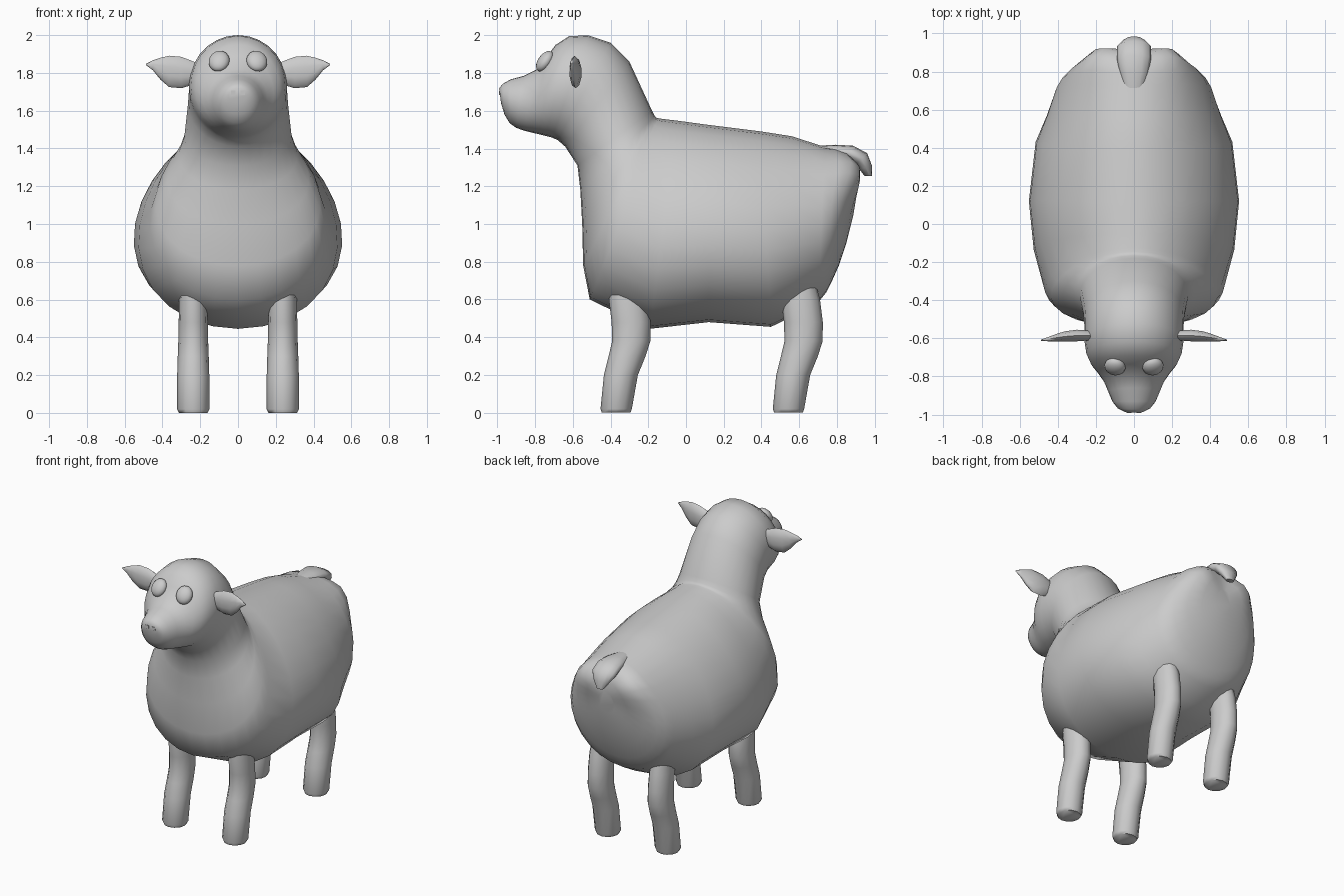
import bpy, bmesh, math
from mathutils import Vector, Matrix

cube = bpy.data.objects.get("Cube")
if cube:
    bpy.data.objects.remove(cube, do_unlink=True)

wool = bpy.data.materials.new("soft_grey")
wool.use_nodes = True
GREY = (0.6, 0.6, 0.6, 1)
wool.diffuse_color = GREY
wool.node_tree.nodes["Principled BSDF"].inputs["Base Color"].default_value = GREY


def finish(name, bm, angle=65):
    """Turn a bmesh into a smooth-shaded object."""
    bmesh.ops.recalc_face_normals(bm, faces=bm.faces)
    mesh = bpy.data.meshes.new(name)
    bm.to_mesh(mesh)
    bm.free()
    mesh.materials.append(wool)
    obj = bpy.data.objects.new(name, mesh)
    bpy.context.collection.objects.link(obj)
    bpy.ops.object.select_all(action='DESELECT')
    obj.select_set(True)
    bpy.context.view_layer.objects.active = obj
    bpy.ops.object.shade_smooth_by_angle(angle=math.radians(angle))


def loft(name, rings, angle=65):
    """Skin a list of equal point rings and cap both ends."""
    bm = bmesh.new()
    loops = [[bm.verts.new(p) for p in ring] for ring in rings]
    n = len(loops[0])
    for a, b in zip(loops, loops[1:]):
        for i in range(n):
            j = (i + 1) % n
            bm.faces.new((a[i], a[j], b[j], b[i]))
    bm.faces.new(loops[0])
    bm.faces.new(loops[-1])
    finish(name, bm, angle)


def ellipse(centre, u, v, n=12):
    c, u, v = Vector(centre), Vector(u), Vector(v)
    return [c + u * math.cos(2 * math.pi * i / n) + v * math.sin(2 * math.pi * i / n)
            for i in range(n)]


def clamp(v):
    return max(0, min(1, v))


def slice_ring(top, bottom, width, n=28):
    """Cross-section spanning a top and a bottom (y, z) point."""
    # The barrel is fuller below; neck, head and rump are plain ellipses
    pear = .17 * clamp((1.3 - bottom[1]) / .3) * clamp((.9 - bottom[0]) / .4)
    pts = []
    for i in range(n):
        a = 2 * math.pi * i / n
        t = (1 - math.cos(a)) / 2
        p = Vector((width * math.sin(a) * (1 + pear * math.cos(a)),
                    bottom[0] + (top[0] - bottom[0]) * t,
                    bottom[1] + (top[1] - bottom[1]) * t))
        # Soft rump lobe on each side of the tail
        d2 = (abs(p.x) - .19) ** 2 + (p.y - .86) ** 2 + (p.z - 1.25) ** 2
        pts.append(p + Vector((0, .05, .03)) * math.exp(-d2 / .0144))
    return pts


# Body, neck and head: one tube from rump to nose, fanning at the withers
sections = [
    ((.905, 1.21), (.885, 1.04), .06),
    ((.90, 1.28), (.85, .90), .16),
    ((.885, 1.335), (.81, .78), .26),
    ((.845, 1.38), (.77, .69), .335),
    ((.79, 1.40), (.745, .64), .375),
    ((.73, 1.41), (.705, .59), .405),
    ((.56, 1.465), (.575, .515), .455),
    ((.40, 1.49), (.45, .455), .51),
    ((.12, 1.525), (.12, .48), .545),
    ((-.05, 1.548), (-.19, .445), .52),
    ((-.125, 1.557), (-.51, .60), .46),
    ((-.145, 1.56), (-.545, .78), .43),
    ((-.155, 1.562), (-.55, 1.0), .37),
    ((-.165, 1.572), (-.56, 1.18), .315),
    ((-.18, 1.60), (-.575, 1.31), .285),
    ((-.30, 1.86), (-.64, 1.41), .265),
    ((-.40, 1.96), (-.68, 1.445), .26),
    ((-.52, 2.0), (-.71, 1.458), .26),
    ((-.62, 1.995), (-.74, 1.466), .25),
    ((-.69, 1.95), (-.78, 1.476), .225),
    ((-.735, 1.89), (-.82, 1.485), .19),
    ((-.79, 1.82), (-.86, 1.495), .158),
    ((-.86, 1.785), (-.90, 1.51), .135),
    ((-.93, 1.766), (-.935, 1.535), .113),
    ((-.972, 1.742), (-.962, 1.58), .085),
    ((-.99, 1.718), (-.98, 1.64), .05),
]
loft("body_and_head", [slice_ring(*s) for s in sections], 75)

# Tail: short broad flap that droops over the rump
tail = [((0, .70, 1.385), .05, (0, 0, .03)), ((0, .79, 1.385), .075, (0, 0, .035)),
        ((0, .87, 1.375), .09, (0, .015, .04)), ((0, .93, 1.345), .09, (0, .03, .03)),
        ((0, .952, 1.30), .06, (0, .033, .01)), ((0, .965, 1.255), .028, (0, .02, 0))]
loft("tail", [ellipse(c, (w, 0, 0), v) for c, w, v in tail])

# Leg profile: offset along y, height, radius across, radius along
leg_path = [(-.37, 0, .075, .076), (-.37, .02, .086, .083), (-.345, .2, .085, .09),
            (-.312, .3, .082, .098), (-.29, .38, .079, .101), (-.291, .48, .077, .103),
            (-.306, .60, .075, .103), (-.315, .72, .06, .08)]

# Ear profile: distance from centre, y, height, half height, half thickness
ear_path = [(.20, -.585, 1.80, .045, .02), (.25, -.585, 1.80, .066, .028),
            (.30, -.585, 1.802, .083, .032), (.365, -.59, 1.808, .083, .028),
            (.41, -.597, 1.822, .058, .02), (.45, -.604, 1.84, .027, .012),
            (.488, -.61, 1.845, .003, .003)]

for side, s in (("left", 1), ("right", -1)):
    for pos, shift in (("front", 0), ("hind", .913)):
        loft(f"{side}_{pos}_leg",
             [ellipse((s * .237, y + shift, z), (rx, 0, 0), (0, ry, 0))
              for y, z, rx, ry in leg_path])
    loft(f"{side}_ear",
         [ellipse((s * x, y, z), (0, 0, hz), (0, hy, 0), 10) for x, y, z, hz, hy in ear_path])
    # Eye: flattened ball leaning back with the forehead
    bm = bmesh.new()
    bmesh.ops.create_uvsphere(
        bm, u_segments=16, v_segments=10, radius=1,
        matrix=Matrix.Translation((s * .1, -.748, 1.862))
        @ Matrix.Rotation(s * math.radians(12), 4, 'Z')
        @ Matrix.Rotation(math.radians(-35), 4, 'X')
        @ Matrix.Diagonal((.056, .036, .062, 1)))
    finish(f"{side}_eye", bm)
    # Nostril: small square plate on the nose tip
    bm = bmesh.new()
    bmesh.ops.create_cube(bm, size=1, matrix=Matrix.Translation((s * .025, -.988, 1.695))
                          @ Matrix.Diagonal((.024, .008, .022, 1)))
    finish(f"{side}_nostril", bm, 30)
